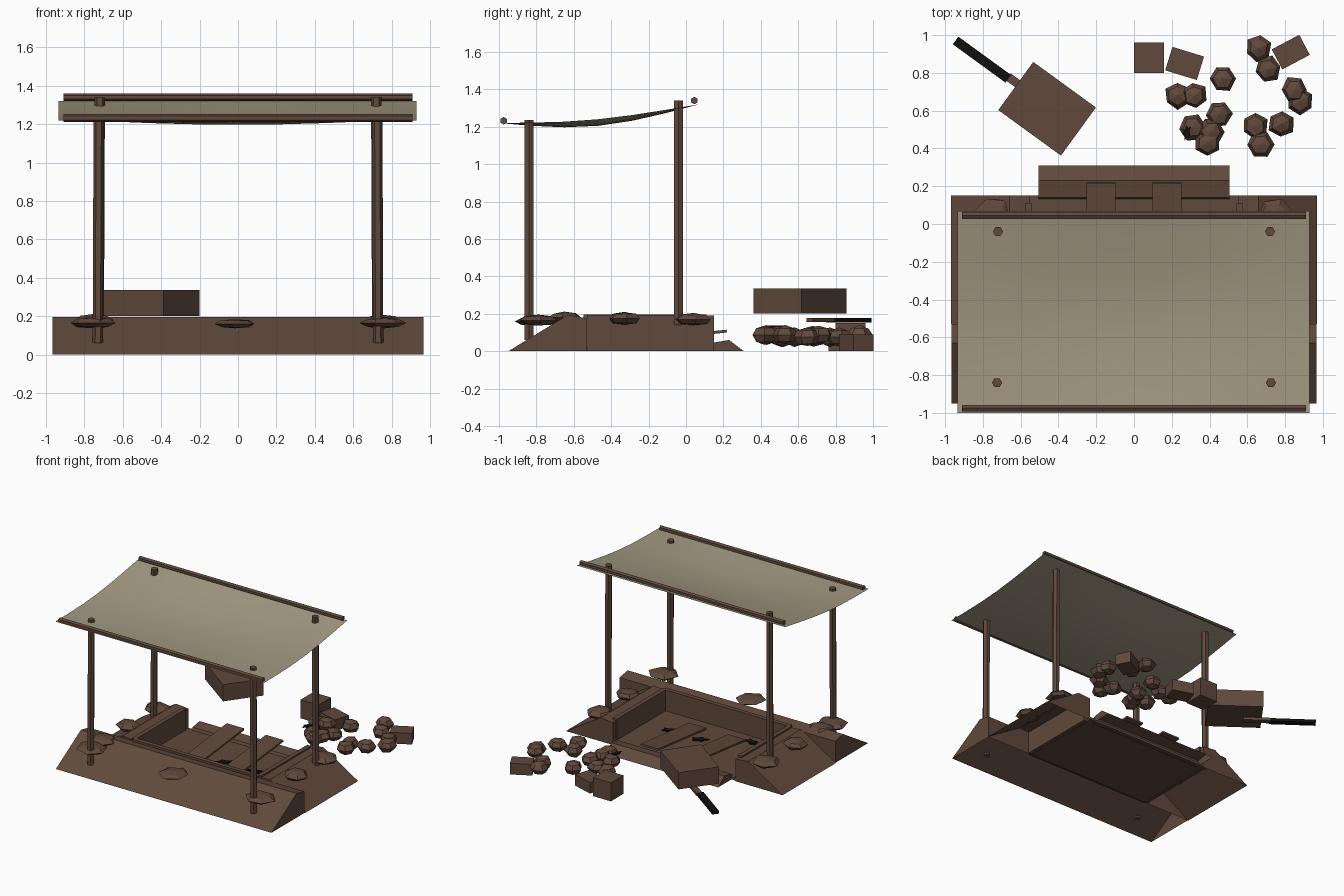
import bpy, bmesh, math, random
from mathutils import Vector, Matrix

random.seed(4)
cube = bpy.data.objects.get("Cube")
if cube:
    bpy.data.objects.remove(cube, do_unlink=True)


def material(name, rgb):
    m = bpy.data.materials.new(name)
    m.use_nodes = True
    col = (*rgb, 1)
    m.diffuse_color = col
    node = m.node_tree.nodes["Principled BSDF"]
    node.inputs["Base Color"].default_value = col
    node.inputs["Roughness"].default_value = 0.9
    return m


EARTH = material("earth brown", (0.118, 0.066, 0.045))
CANVAS = material("pale canvas", (0.37, 0.32, 0.225))
BLACK = material("charred black", (0.005, 0.005, 0.005))


def finish(name, bm, mat):
    bmesh.ops.recalc_face_normals(bm, faces=bm.faces)
    me = bpy.data.meshes.new(name)
    bm.to_mesh(me)
    bm.free()
    me.materials.append(mat)
    ob = bpy.data.objects.new(name, me)
    bpy.context.collection.objects.link(ob)
    return ob


def box(name, centre, size, turn=0, tilt=0, mat=EARTH):
    bm = bmesh.new()
    bmesh.ops.create_cube(bm, size=1)
    bm.transform(Matrix.Translation(centre) @ Matrix.Rotation(math.radians(turn), 4, 'Z')
                 @ Matrix.Rotation(math.radians(tilt), 4, 'X') @ Matrix.Diagonal((*size, 1)))
    return finish(name, bm, mat)


def rod(name, a, b, radius, sides=6, mat=EARTH):
    a, b = Vector(a), Vector(b)
    bm = bmesh.new()
    bmesh.ops.create_cone(bm, cap_ends=True, segments=sides, radius1=radius,
                          radius2=radius, depth=(b - a).length)
    bm.transform(Matrix.Translation((a + b) / 2)
                 @ (b - a).to_track_quat('Z', 'Y').to_matrix().to_4x4())
    return finish(name, bm, mat)


def rock(name, centre, size, mat=EARTH):
    bm = bmesh.new()
    bmesh.ops.create_uvsphere(bm, u_segments=6, v_segments=4, radius=1)
    for v in bm.verts:
        v.co *= random.uniform(0.92, 1.08)
    bm.transform(Matrix.Translation(centre) @ Matrix.Diagonal((*size, 1))
                 @ Matrix.Rotation(random.uniform(0, math.pi), 4, 'Z'))
    return finish(name, bm, mat)


def bank(name, profile, start, end, place):
    """Earth bank open underneath: profile swept from start to end."""
    bm = bmesh.new()
    rings = [[bm.verts.new(place(d, z, t)) for d, z in profile] for t in (start, end)]
    for i in range(len(profile) - 1):
        bm.faces.new((rings[0][i], rings[0][i + 1], rings[1][i + 1], rings[1][i]))
    for r in rings:
        bm.faces.new(r)
    return finish(name, bm, EARTH)


# Earth banks around the pit
bank("front_bank", [(-.95, 0), (-.63, .195), (-.53, .175), (-.53, 0)], -.965, .965,
     lambda d, z, t: (t, d, z))
for side, s in (("left", 1), ("right", -1)):
    bank(side + "_bank", [(.97, 0), (.66, .19), (.55, .18), (.55, 0)], -.53, .15,
         lambda d, z, t: (s * d, t, z))
    box(side + "_lining", (s * .56, -.21, .1), (.035, .64, .19))
bank("back_ramp", [(.12, 0), (.14, .045), (.23, .06), (.31, 0)], -.505, .505,
     lambda d, z, t: (t, d, z))
box("front_lining", (0, -.53, .1), (1.12, .035, .19))
box("pit_floor", (0, -.19, .015), (1.1, .68, .02))

# Planks leading out of the pit
for i, x in enumerate((-.175, .175)):
    box(f"plank_{i}", (x, -.09, .075), (.155, .62, .015), tilt=6)

# Flat mounds on top of the banks
rock("front_mound", (-.015, -.8, .16), (.115, .11, .025))
for s in (-1, 1):
    rock("corner_mound", (s * .755, -.79, .165), (.115, .11, .03))
    rock("side_mound", (s * .75, -.33, .175), (.1, .09, .035))
    rock("back_mound", (s * .745, .04, .17), (.11, .105, .033))
rock("shoulder_mound", (-.75, -.65, .18), (.1, .09, .03))

# Posts and the two canopy poles
for s in (-1, 1):
    rod("front_post", (s * .73, -.84, .06), (s * .725, -.84, 1.235), .027)
    rod("back_post", (s * .725, -.04, .14), (s * .72, -.04, 1.34), .027)
rod("front_pole", (-.91, -.975, 1.232), (.91, -.975, 1.232), .02)
rod("back_pole", (-.91, .045, 1.34), (.91, .045, 1.34), .02)

# Sagging canvas sheet
bm = bmesh.new()
line = [(-1, 1.22), (-.83, 1.222), (-.65, 1.227), (-.47, 1.24),
        (-.29, 1.262), (-.11, 1.29), (.07, 1.32)]
grid = []
for y, z in line:
    along = math.sin(math.pi * (y + 1) / 1.07)
    grid.append([])
    for i in range(9):
        f = i / 8
        sag = .035 * along * math.sin(math.pi * f)
        grid[-1].append(bm.verts.new((-.935 + 1.865 * f, y, z - sag)))
for r0, r1 in zip(grid, grid[1:]):
    for i in range(8):
        bm.faces.new((r0[i], r0[i + 1], r1[i + 1], r1[i]))
canopy = finish("canopy", bm, CANVAS)
for p in canopy.data.polygons:
    p.use_smooth = True

# Large crate with a tool beneath it
box("large_crate", (-.46, .61, .268), (.41, .315, .135), turn=-36)
box("tool_stub", (-.585, .72, .166), (.2, .045, .022), turn=-36)
box("tool_handle", (-.805, .87, .166), (.345, .05, .024), turn=-36, mat=BLACK)

# Small crates
box("crate_a", (.08, .88, .075), (.16, .16, .15))
box("crate_b", (.268, .85, .045), (.175, .13, .09), turn=-17)
box("crate_c", (.83, .91, .045), (.165, .12, .09), turn=28)

# Scattered ring of stones
stones = [(.23, .68), (.32, .68), (.47, .77), (.66, .93), (.71, .82), (.85, .71),
          (.88, .65), (.78, .53), (.64, .52), (.67, .42), (.45, .58), (.39, .43),
          (.31, .51), (.41, .49)]
for i, (x, y) in enumerate(stones):
    rock(f"stone_{i}", (x, y, .075 + .012 * (i % 2)), (.07, .072, .05))


# Charred scraps with ragged edges
def scrap(name, x, y, z, size, turn):
    bm = bmesh.new()
    pts = []
    for i in range(10):
        a = math.tau * i / 10
        r = size * (1 if i % 2 else .55)
        pts.append(bm.verts.new((r * math.cos(a), .55 * r * math.sin(a), 0)))
    face = bm.faces.new(pts)
    up = bmesh.ops.extrude_face_region(bm, geom=[face])
    bmesh.ops.translate(bm, vec=(0, 0, .008),
                        verts=[v for v in up["geom"] if isinstance(v, bmesh.types.BMVert)])
    bm.transform(Matrix.Translation((x, y, z)) @ Matrix.Rotation(math.radians(turn), 4, 'Z'))
    return finish(name, bm, BLACK)


scrap("scrap_a", .03, -.22, .04, .07, 30)
scrap("scrap_b", -.31, -.4, .04, .07, -20)
scrap("scrap_c", .3, -.22, .04, .07, 10)
scrap("scrap_d", .28, .485, .13, .045, 75)
